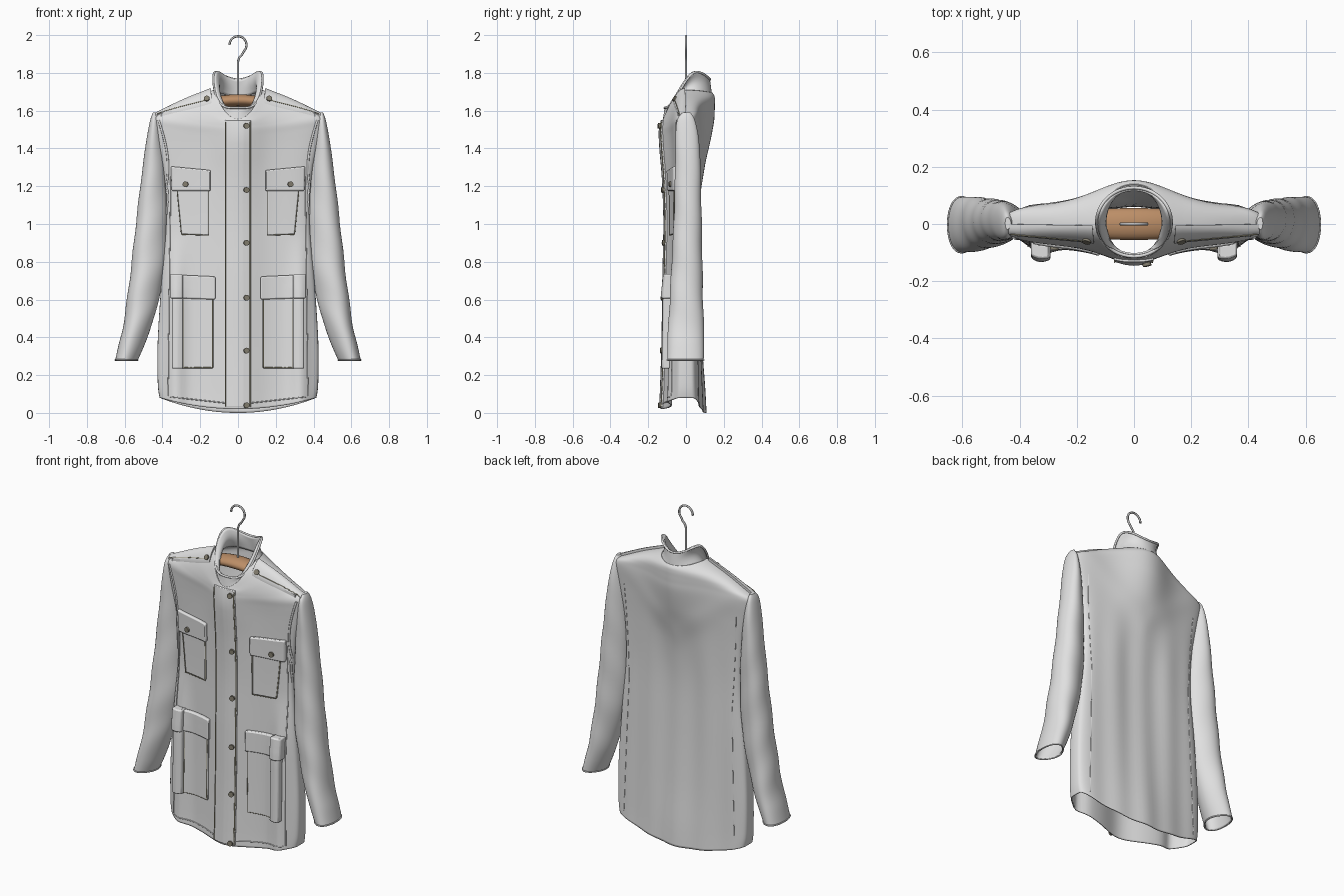
import bpy, bmesh, math
from mathutils import Vector
from mathutils.bvhtree import BVHTree

if "Cube" in bpy.data.objects:
    bpy.data.objects.remove(bpy.data.objects["Cube"])


def material(name, rgb, rough=0.8):
    m = bpy.data.materials.new(name)
    m.use_nodes = True
    m.diffuse_color = (*rgb, 1)
    node = m.node_tree.nodes["Principled BSDF"]
    node.inputs["Base Color"].default_value = (*rgb, 1)
    node.inputs["Roughness"].default_value = rough
    return m


cloth = material("grey cloth", (0.75, 0.75, 0.75))
wood = material("hanger wood", (0.5, 0.27, 0.135))
metal = material("hook metal", (0.5, 0.5, 0.5), 0.4)
button_mat = material("button bronze", (0.23, 0.21, 0.16))
thread = material("olive thread", (0.42, 0.39, 0.26))
made = []


def add_mesh(name, verts, faces, mat):
    me = bpy.data.meshes.new(name)
    me.from_pydata(verts, [], faces)
    me.materials.append(mat)
    ob = bpy.data.objects.new(name, me)
    bpy.context.collection.objects.link(ob)
    made.append(ob)
    return ob


def loft(name, rings, mat, caps=False, thick=0):
    """Skin a list of closed rings; optional end caps or cloth thickness."""
    n = len(rings[0])
    verts = [p for r in rings for p in r]
    faces = [(i * n + j, i * n + (j + 1) % n, (i + 1) * n + (j + 1) % n, (i + 1) * n + j)
             for i in range(len(rings) - 1) for j in range(n)]
    if caps:
        faces.append(tuple(range((len(rings) - 1) * n, len(rings) * n)))
        if caps == "both":
            faces.append(tuple(reversed(range(n))))
    ob = add_mesh(name, verts, faces, mat)
    if thick:
        mod = ob.modifiers.new("thickness", "SOLIDIFY")
        mod.thickness, mod.offset = thick, -1
    return BVHTree.FromPolygons(verts, faces)


def smooth_rows(rows, steps):
    """Catmull-Rom interpolation between rows of section parameters."""
    out = []
    for i in range(len(rows) - 1):
        a, b, c, d = (rows[max(0, min(len(rows) - 1, i + k))] for k in (-1, 0, 1, 2))
        for s in range(steps):
            t = s / steps
            out.append([q + 0.5 * t * (r - p + t * (2 * p - 5 * q + 4 * r - e + t * (3 * (q - r) + e - p)))
                        for p, q, r, e in zip(a, b, c, d)])
    return out + [list(rows[-1])]


def angles(n):
    return [2 * math.pi * j / n for j in range(n)]


def bump(x, width):
    return math.exp(-(x / width) ** 2)


def clamp(t):
    return max(0, min(1, t))


# Torso: half width, z at side / front / back, front depth centre / side, back depth centre / side, power
torso_rows = [
    (0.415, 0.08, 0.02, 0.00, 0.135, 0.085, 0.105, 0.085, 0.4),
    (0.425, 0.16, 0.13, 0.13, 0.13, 0.08, 0.098, 0.08, 0.4),
    (0.425, 0.38, 0.38, 0.38, 0.122, 0.075, 0.08, 0.075, 0.4),
    (0.405, 0.70, 0.70, 0.70, 0.118, 0.072, 0.066, 0.072, 0.45),
    (0.38, 1.00, 1.00, 1.00, 0.112, 0.07, 0.063, 0.07, 0.5),
    (0.39, 1.25, 1.24, 1.25, 0.12, 0.072, 0.085, 0.072, 0.5),
    (0.425, 1.42, 1.38, 1.42, 0.132, 0.075, 0.125, 0.075, 0.5),
    (0.45, 1.52, 1.46, 1.54, 0.137, 0.08, 0.148, 0.08, 0.55),
    (0.448, 1.565, 1.50, 1.60, 0.138, 0.085, 0.152, 0.08, 0.6),
    (0.385, 1.60, 1.52, 1.635, 0.136, 0.088, 0.153, 0.085, 0.7),
    (0.28, 1.65, 1.535, 1.66, 0.134, 0.092, 0.153, 0.095, 0.8),
    (0.18, 1.69, 1.545, 1.68, 0.128, 0.10, 0.15, 0.11, 0.9),
    (0.13, 1.71, 1.555, 1.695, 0.122, 0.118, 0.14, 0.13, 1.0)]
rings = []
for hw, zs, zf, zb, fc, fs, bc, bs, p in smooth_rows(torso_rows, 6):
    ring = []
    for a in angles(96):
        s, x = math.sin(a), hw * math.cos(a)
        z = zs + ((zb if s > 0 else zf) - zs) * s * s
        drop = clamp((1.4 - z) * 3) * abs(s)
        if s > 0:  # hanging folds behind
            y = (bs + (bc - bs) * bump(x, 0.17)) * s ** p
            y += 0.004 * drop * math.cos(x * 34) + 0.004 * s * bump(z - 1.27 - 0.8 * abs(x), 0.07)
        else:  # column down the placket, valleys beside it, fullness at the hip pockets
            y = -(fs + (fc - fs) * bump(x, 0.13)) * abs(s) ** p
            y -= 0.03 * bump(abs(x) - 0.33, 0.05) * clamp((0.95 - z) * 3)
        ring.append((x, y, z))
    rings.append(ring)
surface = loft("coat_body", rings, cloth, thick=0.006)

FACING = {"front": Vector((0, -1, 0)), "back": Vector((0, 1, 0)), "top": Vector((0, 0, 1))}


def hit(u, v, axis="front"):
    """Point and normal on the coat body, seen from the front, back or top."""
    out = FACING[axis]
    base = Vector((u, v, 1.6)) if axis == "top" else Vector((u, 0, v))
    p, nrm, _, _ = surface.ray_cast(base + out * 2, -out)
    if p is None:
        p, nrm, _, _ = surface.find_nearest(base + out * 0.05)
    return p, nrm


def slab(name, corners, depth, axis="front", side=1, n=10, bevel=0.007):
    """Cloth piece that follows the coat body; corners run round a quad."""
    a, b, c, d = (Vector(q) for q in corners)
    verts = []
    for lift in (depth, -0.004):
        for i in range(n + 1):
            for j in range(n + 1):
                q = a.lerp(b, j / n).lerp(d.lerp(c, j / n), i / n)
                verts.append(hit(q.x * side, q.y, axis)[0] + FACING[axis] * lift)
    m = n + 1
    top = [(i * m + j, i * m + j + 1, (i + 1) * m + j + 1, (i + 1) * m + j) for i in range(n) for j in range(n)]
    rim = list(range(n)) + [i * m + n for i in range(n)]
    rim += [n * m + j for j in range(n, 0, -1)] + [i * m for i in range(n, 0, -1)]
    faces = top + [tuple(k + m * m for k in reversed(f)) for f in top]
    faces += [(p, p + m * m, q + m * m, q) for p, q in zip(rim, rim[1:] + rim[:1])]
    ob = add_mesh(name, verts, faces, cloth)
    bm = bmesh.new()
    bm.from_mesh(ob.data)
    bmesh.ops.recalc_face_normals(bm, faces=bm.faces)
    bm.to_mesh(ob.data)
    bm.free()
    mod = ob.modifiers.new("soft edge", "BEVEL")
    mod.width, mod.segments = bevel, 2


def rect(x0, x1, z0, z1):
    return (x0, z0), (x1, z0), (x1, z1), (x0, z1)


def cord(name, points, radius, mat, cyclic=False):
    cu = bpy.data.curves.new(name, "CURVE")
    cu.dimensions = "3D"
    cu.bevel_depth, cu.bevel_resolution, cu.use_fill_caps = radius, 2, True
    sp = cu.splines.new("POLY")
    sp.points.add(len(points) - 1)
    for pt, co in zip(sp.points, points):
        pt.co = (*co, 1)
    sp.use_cyclic_u = cyclic
    cu.materials.append(mat)
    ob = bpy.data.objects.new(name, cu)
    bpy.context.collection.objects.link(ob)


def seam(name, path, axis="front", mat=cloth, radius=0.003, lift=0.0, side=1):
    """Cord laid on the coat along a broken line."""
    pts = []
    for a, b in zip(path, path[1:]):
        for k in range(21):
            q = Vector(a).lerp(Vector(b), k / 20)
            pts.append(hit(q.x * side, q.y, axis)[0] + FACING[axis] * lift)
    cord(name, pts, radius, mat)


def button(name, u, v, lift, axis="front"):
    p, nrm = hit(u, v, axis)
    bpy.ops.mesh.primitive_cylinder_add(vertices=16, radius=0.015, depth=0.012, location=p + FACING[axis] * lift,
                                        rotation=nrm.to_track_quat("Z", "Y").to_euler())
    ob = bpy.context.object
    ob.name = name
    ob.data.materials.append(button_mat)
    made.append(ob)


# Front placket with stitched edges and buttons
slab("front_placket", rect(-0.07, 0.068, 0.03, 1.55), 0.008, n=24, bevel=0.003)
for x in (-0.067, 0.064):
    seam("placket_stitch", ((x, 0.035), (x, 0.8), (x, 1.54)), mat=thread, lift=0.008)
for z in (0.04, 0.33, 0.61, 0.9, 1.18, 1.52):
    button("front_button", 0.045, z, 0.012)

# Stand collar: rim sweeps down to a low front and dips a little behind
rings = []
for k in range(9):
    t = k / 8
    rx, ry = 0.13 - 0.022 * math.sin(t * math.pi), 0.132 - 0.012 * t
    ring = []
    for a in angles(64):
        u = math.sin(a)
        base = 1.685 + 0.07 * u - 0.08 * u * u
        e = clamp((u + 1) / 1.4)
        rim = 1.615 + 0.19 * e * e * (3 - 2 * e) - 0.04 * clamp((u - 0.4) / 0.6) ** 2
        ring.append((rx * math.cos(a), ry * u + 0.007, base + (rim - base) * t))
    rings.append(ring)
loft("stand_collar", rings, cloth, thick=0.012)
cord("collar_edge", rings[-1], 0.006, cloth, True)

# Sleeves, bottom to top: z, inner x, outer x, front y, back y
sleeve_rows = [
    (0.28, 0.53, 0.65, -0.105, 0.10), (0.36, 0.495, 0.632, -0.105, 0.102),
    (0.46, 0.458, 0.608, -0.10, 0.10), (0.60, 0.42, 0.588, -0.092, 0.096),
    (0.78, 0.385, 0.565, -0.082, 0.092), (1.05, 0.375, 0.535, -0.068, 0.087),
    (1.30, 0.385, 0.505, -0.062, 0.082), (1.45, 0.40, 0.484, -0.06, 0.072),
    (1.55, 0.415, 0.465, -0.05, 0.05), (1.59, 0.43, 0.45, -0.02, 0.025)]
for side, word in ((1, "left"), (-1, "right")):
    rings = []
    for z, xi, xo, yf, yb in smooth_rows(sleeve_rows, 6):
        ring = []
        for a in angles(48):
            a = a if side > 0 else math.pi - a
            w = 1 + 0.02 * math.sin(z * 24 + 2 * a) * clamp((1.6 - z) * 2) * clamp((z - 0.28) * 4)
            x = (xi + xo) / 2 + (xo - xi) / 2 * math.cos(a) * w
            y = (yf + yb) / 2 + (yb - yf) / 2 * math.sin(a) * w * (0.92 + 0.2 * math.cos(a))
            ring.append((x * side, y, z))
        rings.append(ring)
    loft(word + "_sleeve", rings, cloth, caps=True, thick=0.006)
    cord(word + "_cuff_hem", rings[0], 0.004, cloth, True)

    # Chest pocket
    pocket = ((0.155, 0.94), (0.3, 0.945), (0.325, 1.2), (0.155, 1.2))
    slab(word + "_chest_pocket", pocket, 0.012, side=side)
    seam(word + "_chest_stitch", (pocket[3],) + pocket[:3], mat=thread, radius=0.002, lift=0.011, side=side)
    slab(word + "_chest_flap", ((0.145, 1.175), (0.352, 1.175), (0.355, 1.305), (0.145, 1.285)), 0.02, side=side)
    button(word + "_chest_button", 0.278 * side, 1.21, 0.024)
    # Hip pocket with a deep outer gusset
    slab(word + "_hip_pocket", rect(0.13, 0.3, 0.235, 0.63), 0.014, side=side)
    seam(word + "_hip_stitch", ((0.135, 0.6), (0.135, 0.24), (0.29, 0.24), (0.29, 0.6)), mat=thread,
         radius=0.002, lift=0.013, side=side)
    slab(word + "_hip_gusset", rect(0.292, 0.35, 0.235, 0.63), 0.035, side=side)
    slab(word + "_hip_flap", ((0.12, 0.6), (0.3, 0.606), (0.3, 0.73), (0.12, 0.722)), 0.022, side=side)
    slab(word + "_hip_flap_end", rect(0.292, 0.36, 0.606, 0.735), 0.046, side=side)
    # Shoulder strap
    slab(word + "_shoulder_strap", ((0.14, -0.068), (0.438, -0.04), (0.438, 0.0), (0.145, -0.005)), 0.016,
         axis="top", side=side)
    seam(word + "_strap_stitch", ((0.15, -0.062), (0.43, -0.036)), "top", thread, 0.002, 0.016, side)
    button(word + "_strap_button", 0.165 * side, -0.06, 0.02, "top")
    # Long seams and hem
    seam(word + "_front_seam", ((0.37, 0.09), (0.362, 0.8), (0.355, 1.3)), side=side)
    seam(word + "_back_seam", ((0.365, 0.09), (0.34, 0.9), (0.37, 1.45)), "back", radius=0.0015, side=side)
    seam(word + "_hem_stitch", ((0, 0.045), (0.36, 0.085)), side=side)
    # Armhole seam
    arc = [hit((0.42 - 0.05 * math.sin(math.pi * k / 24)) * side, 1.05 + 0.5 * k / 24)[0] for k in range(25)]
    cord(word + "_armhole_seam", arc, 0.006, cloth)

# Wooden hanger inside the shoulders: x, z, half depth, half height
bar = [(-0.36, 1.54, 0.025, 0.022), (-0.2, 1.625, 0.045, 0.026), (0, 1.655, 0.056, 0.032),
       (0.2, 1.625, 0.045, 0.026), (0.36, 1.54, 0.025, 0.022)]
rings = [[(x, d * math.cos(a), z + h * math.sin(a)) for a in angles(20)] for x, z, d, h in smooth_rows(bar, 5)]
loft("hanger_bar", rings, wood, caps="both")

# Wire hook
hook = [(0, 0, 1.66), (0, 0, 1.86), (0.006, 0, 1.88), (0.022, 0, 1.898)]
for k in range(19):
    a = math.radians(-45 + 225 * k / 18)
    hook.append((0.045 * math.cos(a), 0, 1.948 + 0.046 * math.sin(a)))
cord("hanger_hook", hook, 0.006, metal)

# Smooth shading with crisp folds
bpy.ops.object.select_all(action="DESELECT")
for ob in made:
    ob.select_set(True)
bpy.context.view_layer.objects.active = made[0]
bpy.ops.object.shade_smooth_by_angle(angle=math.radians(40))
